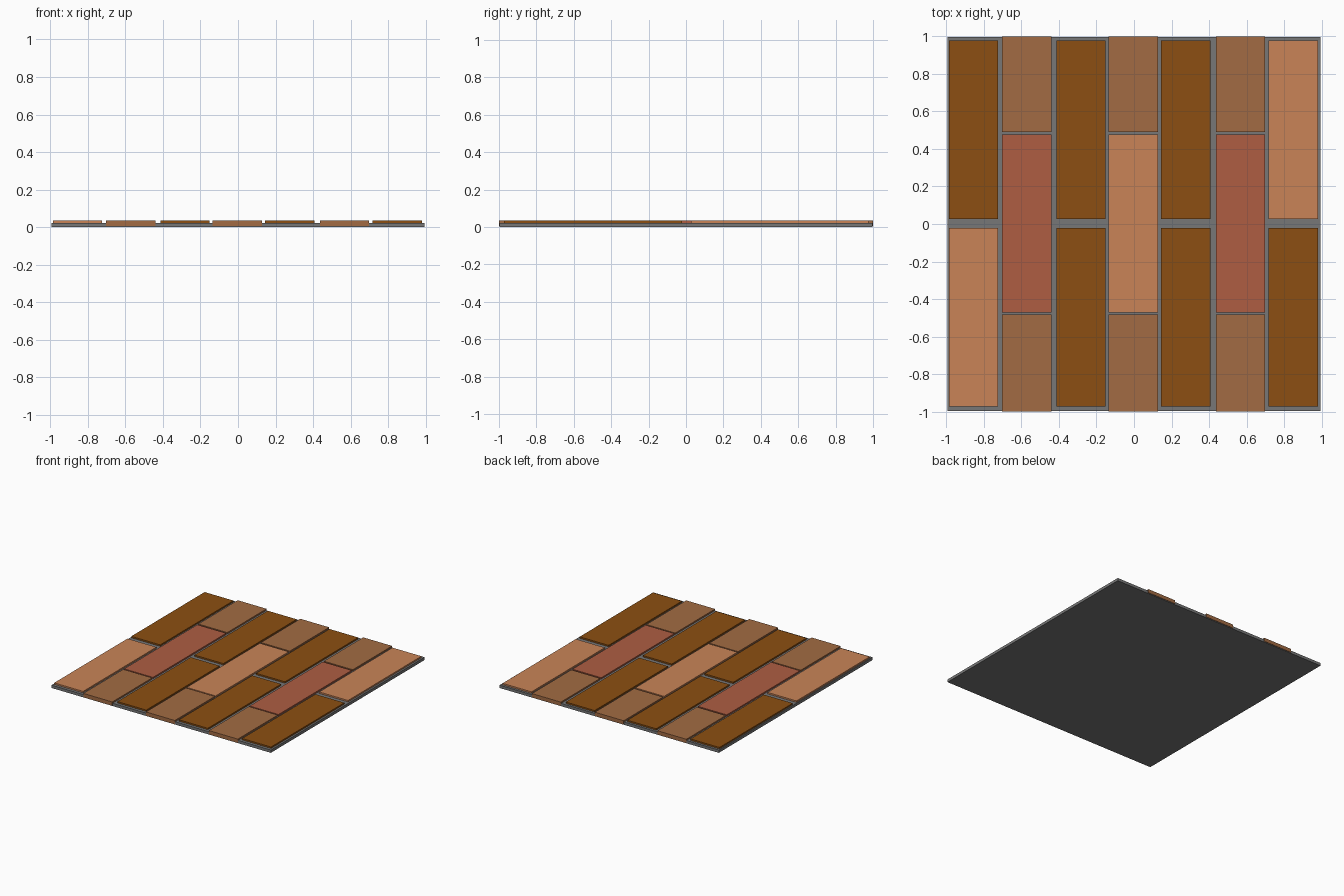
import bpy

if "Cube" in bpy.data.objects:
    bpy.data.objects.remove(bpy.data.objects["Cube"])


def material(name, rgb):
    # display colour (0-255) to linear
    m = bpy.data.materials.new(name)
    m.diffuse_color = [(c / 255) ** 2.2 for c in rgb] + [1]
    m.use_nodes = True
    m.node_tree.nodes["Principled BSDF"].inputs["Base Color"].default_value = m.diffuse_color
    return m


BROWN = material("dark_brown", (139, 80, 25))
TAN = material("tan", (200, 131, 88))
RED = material("brick_red", (173, 94, 68))
CUT = material("half_brown", (161, 107, 69))
GREY = material("mortar_grey", (118, 118, 118))


def box(name, x0, x1, y0, y1, z0, z1, mat):
    bpy.ops.mesh.primitive_cube_add(
        size=1, location=((x0 + x1) / 2, (y0 + y1) / 2, (z0 + z1) / 2))
    o = bpy.context.object
    o.name = name
    o.scale = (x1 - x0, y1 - y0, z1 - z0)
    bpy.ops.object.transform_apply(location=False, rotation=False, scale=True)
    o.data.materials.append(mat)


# Mortar slab
box("mortar_base", -0.995, 0.995, -0.996, 0.996, 0.0, 0.023, GREY)

# Brick layouts along y
PAIR = [(-0.972, -0.022), (0.027, 0.977)]
STAGGERED = [(-1.0, -0.483), (-0.472, 0.476), (0.49, 1.0)]

# Columns: centre x, brick colours from front to back
columns = [
    (-0.856, (TAN, BROWN)),
    (-0.572, (CUT, RED, CUT)),
    (-0.283, (BROWN, BROWN)),
    (-0.004, (CUT, TAN, CUT)),
    (0.276, (BROWN, BROWN)),
    (0.567, (CUT, RED, CUT)),
    (0.849, (BROWN, TAN)),
]
HALF_W = 0.131
for c, (x, mats) in enumerate(columns, 1):
    spans = PAIR if len(mats) == 2 else STAGGERED
    for r, ((y0, y1), mat) in enumerate(zip(spans, mats), 1):
        kind = "half_brick" if mat is CUT else "brick"
        box(f"{kind}_{c}_{r}", x - HALF_W, x + HALF_W, y0, y1, 0.005, 0.035, mat)
